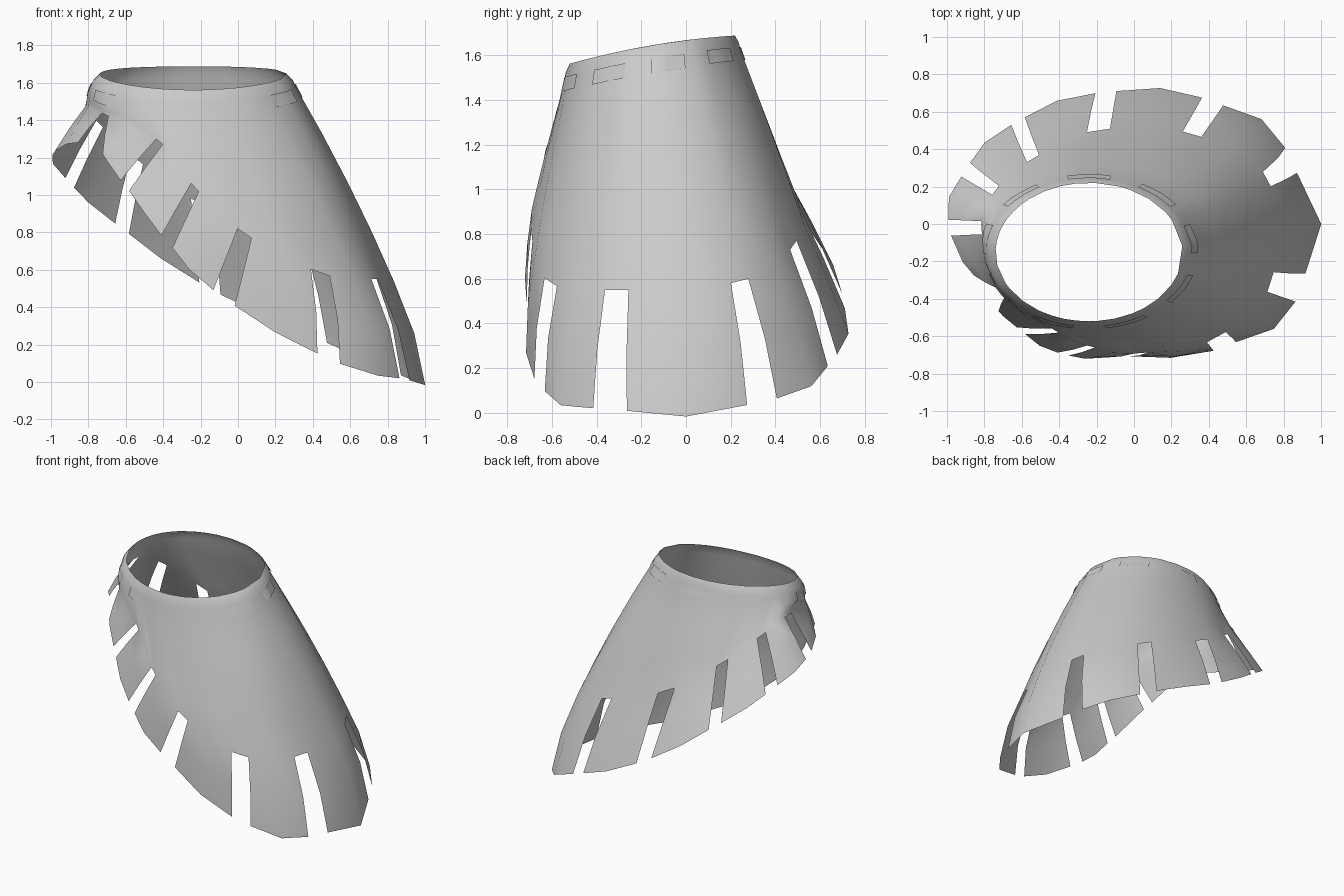
import bpy, bmesh, math
from mathutils import Vector

cube = bpy.data.objects.get("Cube")
if cube:
    bpy.data.objects.remove(cube, do_unlink=True)

# One cloth colour for everything
cloth = bpy.data.materials.new("grey_cloth")
cloth.use_nodes = True
grey = (0.6, 0.6, 0.6, 1)
cloth.diffuse_color = grey
cloth.node_tree.nodes["Principled BSDF"].inputs["Base Color"].default_value = grey

# Slits around the skirt, counter-clockwise: centre at the hem and its gap
HEM = [((.89, -.34, .015), .16), ((.84, .34, .05), .15), ((.42, .655, .235), .13),
       ((-.15, .705, .5), .13), ((-.62, .55, .82), .1), ((-.9, .29, 1.065), .1),
       ((-.985, -.02, 1.225), .09), ((-.79, -.37, 1.25), .24), ((-.605, -.57, 1.05), .08),
       ((-.38, -.695, .75), .09), ((-.075, -.71, .45), .14), ((.485, -.655, .125), .14)]
# The same slits at their closed upper end
HEAD = [((.73, -.31, .55), .11), ((.71, .24, .59), .09), ((.31, .48, .75), .11),
        ((-.19, .5, .95), .14), ((-.54, .35, 1.19), .09), ((-.74, .18, 1.38), .07),
        ((-.815, -.02, 1.475), .07), ((-.71, -.37, 1.43), .06), ((-.42, -.57, 1.285), .05),
        ((-.23, -.655, 1.04), .06), ((.035, -.69, .795), .09), ((.44, -.605, .585), .12)]
TABS = len(HEM)


def tab_columns(slits):
    """Right edge, middle and left edge point of every tab along one level."""
    c = [Vector(p) for p, _ in slits]

    def corner(i, side):
        i %= TABS
        tangent = (c[(i + 1) % TABS] - c[i - 1]).normalized()
        return c[i] + tangent * side * slits[i][1] / 2

    points = []
    for i in range(TABS):
        chord = (c[i] + c[(i + 1) % TABS]) / 2
        outer = (c[i - 1] + c[(i + 2) % TABS]) / 2
        bulge = .33 if i == 0 else .2
        points += [corner(i, 1), chord + (chord - outer) * bulge, corner(i + 1, -1)]
    return points


def rim_point(angle, flare, drop):
    """Point on the tilted oval waist, flared outward and lowered."""
    x = -.24 + (.5 + flare) * math.cos(angle)
    y = -.15 + (.37 + flare / 2) * math.sin(angle)
    return Vector((x, y, 1.645 + .17 * (y + .15) - .02 * math.sin(angle) ** 2 - drop))


def swell(p, amount):
    """Push a point sideways, mostly on the long sloping side."""
    d = Vector((p.x + .1, p.y + .08, 0)).normalized()
    return p + d * amount * max(.2, d.x)


def make_object(name, bm):
    mesh = bpy.data.meshes.new(name)
    bm.to_mesh(mesh)
    bm.free()
    mesh.materials.append(cloth)
    obj = bpy.data.objects.new(name, mesh)
    bpy.context.collection.objects.link(obj)
    for other in bpy.context.selected_objects:
        other.select_set(False)
    obj.select_set(True)
    bpy.context.view_layer.objects.active = obj
    bpy.ops.object.shade_smooth_by_angle(angle=math.radians(50))
    return obj


# Skirt: waist band, sloping body and separate tabs at the hem
head, hem = tab_columns(HEAD), tab_columns(HEM)
bm = bmesh.new()
columns = []
for top, low in zip(head, hem):
    angle = math.atan2((top.y + .08) / .6, top.x / .82)
    band = rim_point(angle, .05, .07)
    column = [rim_point(angle, 0, 0), rim_point(angle, .035, .035), band]
    column += [swell(band.lerp(top, f), .08 * f * (1 - f)) for f in (.25, .5, .75)]
    column += [top, swell(top.lerp(low, .5), .025), low]
    columns.append([bm.verts.new(p) for p in column])
BODY_ROWS = 6
for i, a in enumerate(columns):
    b = columns[(i + 1) % len(columns)]
    is_slit = i % 3 == 2
    for r in range(BODY_ROWS if is_slit else len(a) - 1):
        bm.faces.new((a[r], a[r + 1], b[r + 1], b[r]))
skirt = make_object("slit_skirt", bm)

# Belt loops: thin plates laid on the waist band
bm = bmesh.new()
for k in range(9):
    centre = math.radians(10 + 40 * k)
    strips = []
    for s in range(5):
        angle = centre + (s - 2) * .1
        strips.append([bm.verts.new(rim_point(angle, .06 + .02 * r, .055 + .03 * r))
                       for r in range(3)])
    for a, b in zip(strips, strips[1:]):
        for r in range(2):
            bm.faces.new((a[r], a[r + 1], b[r + 1], b[r]))
loops = make_object("belt_loops", bm)
wrap = loops.modifiers.new("lay_on_skirt", 'SHRINKWRAP')
wrap.target = skirt
wrap.wrap_mode = 'ABOVE_SURFACE'
wrap.offset = .006
